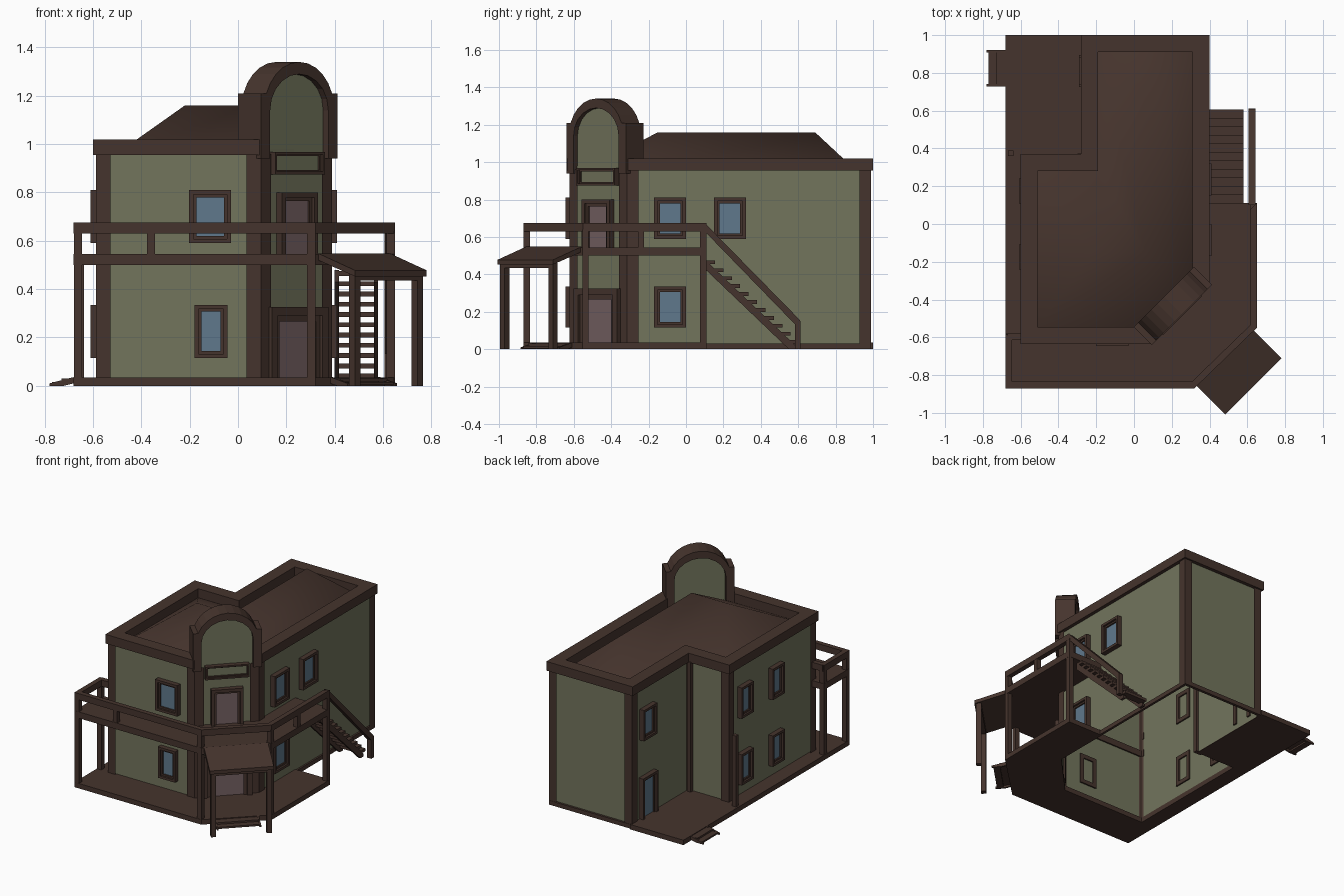
import bpy, bmesh, math
from mathutils import Vector, Matrix

if "Cube" in bpy.data.objects:
    bpy.data.objects.remove(bpy.data.objects["Cube"])


def material(name, rgb):
    m = bpy.data.materials.new(name)
    m.diffuse_color = (*rgb, 1)
    m.use_nodes = True
    m.node_tree.nodes["Principled BSDF"].inputs["Base Color"].default_value = m.diffuse_color
    return m


BROWN = material("dark_brown_wood", (0.060, 0.034, 0.026))
GREEN = material("olive_wall", (0.170, 0.178, 0.108))
BLUE = material("blue_glass", (0.115, 0.190, 0.265))
MAUVE = material("mauve_door", (0.180, 0.120, 0.125))
I4 = Matrix.Identity(4)


def frame(x, y, deg):
    """Wall frame: local x runs along the wall, local -y points outward."""
    return Matrix.Translation((x, y, 0)) @ Matrix.Rotation(math.radians(deg), 4, 'Z')


def finish(name, bm, mat, M=I4):
    bmesh.ops.recalc_face_normals(bm, faces=bm.faces)
    me = bpy.data.meshes.new(name)
    bm.to_mesh(me)
    bm.free()
    me.materials.append(mat)
    me.transform(M)
    ob = bpy.data.objects.new(name, me)
    bpy.context.collection.objects.link(ob)
    return ob


def solid(name, pts, vec, mat, M=I4, caps=True):
    """Extrude a planar outline along a vector."""
    bm = bmesh.new()
    a = [bm.verts.new(p) for p in pts]
    b = [bm.verts.new(Vector(p) + Vector(vec)) for p in pts]
    n = len(pts)
    for i in range(n):
        bm.faces.new((a[i], a[(i + 1) % n], b[(i + 1) % n], b[i]))
    if caps:
        bm.faces.new(a[::-1])
        bm.faces.new(b)
    return finish(name, bm, mat, M)


def slab(name, poly, z0, z1, mat, caps=True):
    return solid(name, [(x, y, z0) for x, y in poly], (0, 0, z1 - z0), mat, caps=caps)


def side(name, prof, x0, x1, mat, M=I4):
    """Extrude a (y, z) profile along x."""
    return solid(name, [(x0, y, z) for y, z in prof], (x1 - x0, 0, 0), mat, M)


def boxes(name, items, mat, M=I4):
    bm = bmesh.new()
    for x0, x1, y0, y1, z0, z1 in items:
        m = Matrix.Translation(((x0 + x1) / 2, (y0 + y1) / 2, (z0 + z1) / 2)) @ \
            Matrix.Diagonal((x1 - x0, y1 - y0, z1 - z0, 1))
        bmesh.ops.create_cube(bm, size=1, matrix=m)
    return finish(name, bm, mat, M)


def offset(poly, d):
    """Inset a counter-clockwise outline by d."""
    P = [Vector(p) for p in poly]
    out = []
    for i, p in enumerate(P):
        e1 = (p - P[i - 1]).normalized()
        e2 = (P[(i + 1) % len(P)] - p).normalized()
        n1, n2 = Vector((e1.y, -e1.x)), Vector((e2.y, -e2.x))
        out.append(tuple(p - (n1 + n2) * d / (1 + n1.dot(n2))))
    return out


# Building shell: L-shaped plan with a chamfered front corner
OUT = [(-.60, -.635), (.10, -.635), (.40, -.32), (.40, 1), (-.28, 1), (-.28, .37), (-.60, .37)]
WALL = offset(OUT, .025)
INN = offset(OUT, .09)
slab("walls", WALL, 0, .98, GREEN, caps=False)
slab("cornice", OUT[2:] + OUT[:2] + (INN[2:] + INN[:2])[::-1], .955, 1.02, BROWN)

# Corner pilasters
PIL = offset(OUT, .012)
for i, p in enumerate(PIL):
    p = Vector(p)
    if i == 5:
        boxes("inner_corner_trim", [(p.x - .0, p.x + .03, p.y - .03, p.y + .0, 0, .96),
                                    (p.x - .03, p.x, p.y - .03, p.y + .015, 0, .96)], BROWN)
        continue
    a = p + (Vector(PIL[i - 1]) - p).normalized() * .06
    b = p + (Vector(PIL[(i + 1) % 7]) - p).normalized() * .06
    c = Vector(WALL[i]) + (Vector(WALL[i]) - p) * .5
    slab("corner_pilaster", [a, p, b, c], 0, .96, BROWN)
boxes("base_trim", [(.37, .387, .1, .99, 0, .03), (-.265, .387, .97, .99, 0, .03)], BROWN)

# Hipped roof behind the parapet
bm = bmesh.new()
r = [bm.verts.new((x, y, .955)) for x, y in INN]
A, B, C = [bm.verts.new(v) for v in ((-.22, -.15, 1.16), (.06, -.15, 1.16), (.06, .69, 1.16))]
for f in ((r[0], A, r[6]), (r[0], r[1], B, A), (r[1], r[2], B), (r[2], r[3], C, B),
          (r[3], r[4], C), (r[4], r[5], B, C), (r[5], r[6], A, B)):
    bm.faces.new(f)
for f in bm.faces:
    f.smooth = True
finish("hipped_roof", bm, BROWN)

# Arched false front on the chamfered corner
T = frame(.25, -.4775, 45)
N = 10


def arc(rx, rz, a0=0.0):
    angs = [math.pi - a0 - (math.pi - 2 * a0) * i / N for i in range(N + 1)]
    return [(rx * math.cos(a), 1.14 + rz * math.sin(a)) for a in angs]


rim = [(-.225, .94), (-.225, 1.21)] + arc(.205, .2, .36) + [(.225, 1.21), (.225, .94), (.17, .94)] \
    + arc(.17, .15)[::-1] + [(-.17, .94)]
solid("arched_rim", [(x, -.005, z) for x, z in rim], (0, .135, 0), BROWN, T)
solid("arch_infill", [(x, .025, z) for x, z in [(-.175, .9)] + arc(.175, .155) + [(.175, .9)]],
      (0, .07, 0), GREEN, T)


def opening(name, M, u, z0, z1, hw, bar, mat, sill=True):
    """Raised frame with a recessed pane; u is the centre along the wall."""
    def ring(w, zb, zt, t, d):
        s = [(u - w, u - w + t, -d, .01, zb, zt), (u + w - t, u + w, -d, .01, zb, zt),
             (u - w + t, u + w - t, -d, .01, zt - t, zt)]
        return s + ([(u - w + t, u + w - t, -d, .01, zb, zb + t)] if sill else [])
    b = bar * .6
    boxes(name + "_frame", ring(hw, z0, z1, b, .035)
          + ring(hw - b, z0 + b * sill, z1 - b, bar - b, .022), BROWN, M)
    boxes(name + "_pane", [(u - hw + bar, u + hw - bar, -.012, -.004,
                            z0 + bar * sill, z1 - bar)], mat, M)


# Windows on each wall
FRONT, RIGHT = frame(0, -.61, 0), frame(.375, 0, 90)
LEFT, WING = frame(-.575, 0, -90), frame(-.255, 0, -90)
opening("front_upper_window", FRONT, -.115, .59, .81, .087, .03, BLUE)
opening("front_lower_window", FRONT, -.112, .115, .335, .068, .028, BLUE)
for u, z in ((-.085, .59), (.235, .59), (-.085, .115)):
    opening("right_window", RIGHT, u, z, z + .22, .085, .03, BLUE)
for u in (-.175, .175):
    for z in (.115, .59):
        opening("left_window", LEFT, u, z, z + .22, .067, .028, BLUE)
opening("wing_upper_window", WING, -.81, .59, .81, .075, .028, BLUE)
opening("wing_door", WING, -.81, .035, .325, .085, .03, BLUE, sill=False)

# Corner doors and blank sign board
CH = T @ Matrix.Translation((0, .025, 0))
opening("entrance_door", CH, 0, .035, .325, .165, .058, MAUVE, sill=False)
opening("balcony_door", CH, 0, .54, .80, .105, .036, MAUVE, sill=False)
opening("sign_board", CH, 0, .875, .968, .145, .018, GREEN)

# Ground deck and balcony floor wrap around the shell
EDGE = [(-.68, -.87), (.32, -.87), (.65, -.55), (.65, .11)]
DECK = [(-.68, 1)] + EDGE + [(.37, .11), (.37, -.305), (.09, -.6), (-.57, -.6),
                             (-.57, .34), (-.26, .34), (-.26, 1)]
slab("ground_deck", DECK, 0, .035, BROWN)
BALC = [(-.68, -.58)] + EDGE + [(.37, .11), (.37, -.305), (.09, -.6), (-.57, -.6), (-.57, -.58)]
slab("balcony_floor", BALC, .50, .545, BROWN)
RIN = offset(BALC, .035)
slab("balcony_rail", BALC[:5] + RIN[:5][::-1], .63, .675, BROWN)
boxes("balcony_end_rail", [(-.67, -.57, -.615, -.58, .63, .675)], BROWN)

# Full-height porch posts and short balusters
for x, y in ((-.662, -.6), (-.662, -.852), (.303, -.852), (.632, -.537), (.632, .092)):
    boxes("porch_post", [(x - .017, x + .017, y - .017, y + .017, .0, .64)], BROWN)
for x, y in ((-.36, -.852), (.632, -.24)):
    boxes("baluster", [(x - .016, x + .016, y - .016, y + .016, .54, .64)], BROWN)
boxes("patio_post", [(-.667, -.637, .36, .39, 0, .54)], BROWN)

# Outdoor stair with open treads
K = 11
boxes("stair_treads", [(.40, .58, .10 + .045 * i, .155 + .045 * i,
                        .455 - .0425 * i, .475 - .0425 * i) for i in range(K)], BROWN)
for x in (.40, .562):
    side("stair_stringer", [(.10, .43), (.10, .48), (.585, .02), (.585, 0), (.55, 0)],
         x, x + .018, BROWN)
side("stair_handrail", [(.10, .63), (.10, .675), (.61, .155), (.61, .105)], .607, .642, BROWN)
boxes("stair_newel_post", [(.607, .642, .583, .612, 0, .15)], BROWN)

# Sloping entrance canopy on two posts
side("canopy_roof", [(-.325, .52), (-.325, .548), (-.54, .478), (-.54, .453)], -.21, .21, BROWN, T)
boxes("canopy_beam", [(-.2, .2, -.53, -.495, .435, .462)], BROWN, T)
for s in (-1, 1):
    boxes("canopy_post", [(s * .183 - .017, s * .183 + .017, -.53, -.495, 0, .46)], BROWN, T)


def steps(name, M, hw):
    """Two shallow treads between sloping stringers."""
    boxes(name + "_treads", [(-hw, hw, -.05, 0, .018, .03), (-hw, hw, -.09, -.045, .004, .016)],
          BROWN, M)
    for s in (-1, 1):
        side(name + "_stringer", [(0, .01), (0, .036), (-.1, .01), (-.1, 0), (-.04, 0)],
             s * hw - .006, s * hw + .006, BROWN, M)


steps("patio_steps", frame(-.68, .825, -90), .09)
steps("entrance_steps", frame(.485, -.71, 45), .14)
